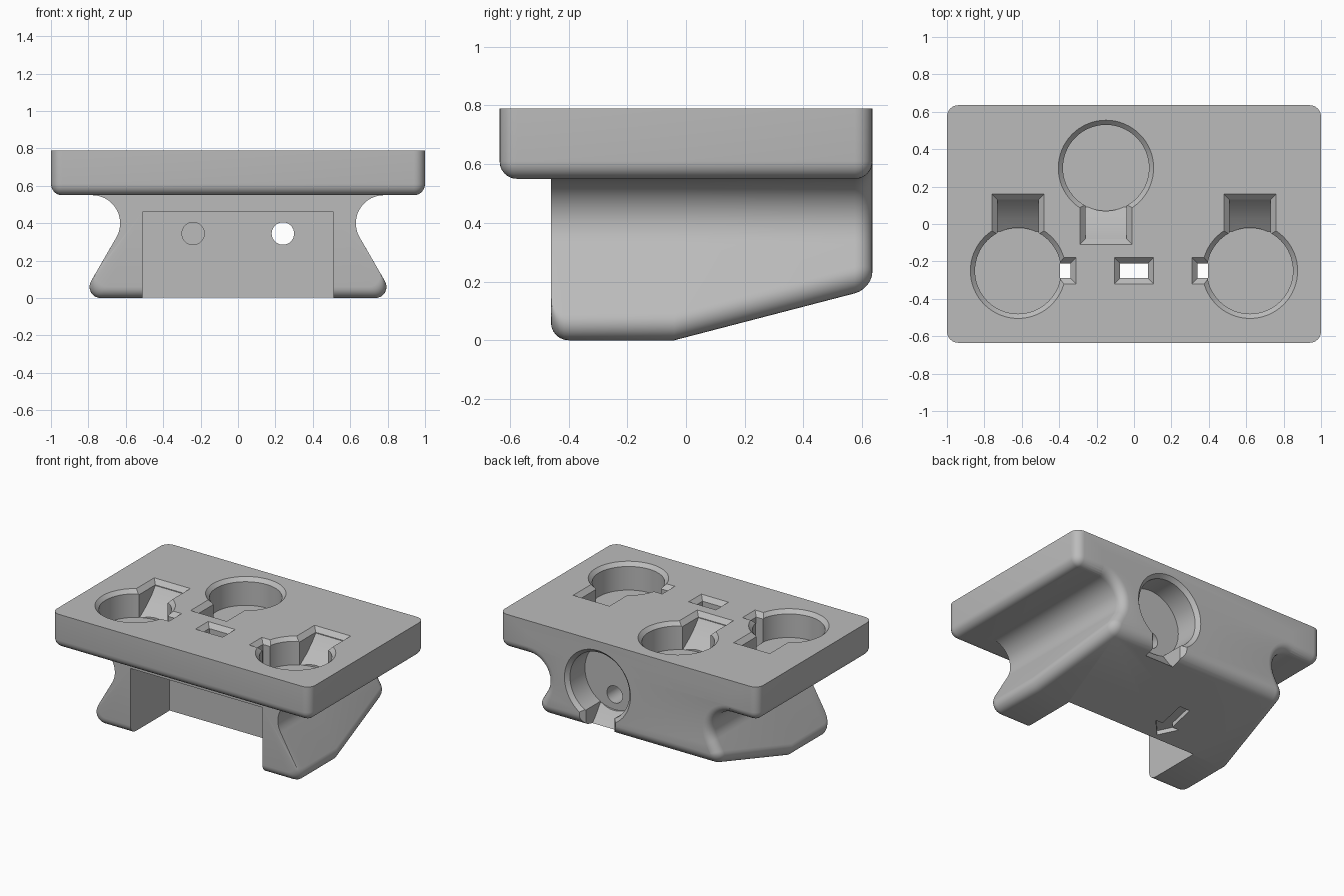
import bpy, bmesh
from math import sin, cos, pi, radians
from mathutils import Matrix, Vector

if "Cube" in bpy.data.objects:
    bpy.data.objects.remove(bpy.data.objects["Cube"])

grey = bpy.data.materials.new("plain grey")
grey.use_nodes = True
grey.diffuse_color = (0.5, 0.5, 0.5, 1)
grey.node_tree.nodes["Principled BSDF"].inputs["Base Color"].default_value = (0.5, 0.5, 0.5, 1)

R = 0.06              # general fillet radius
BACK, FRONT = 0.635, -0.46
STEPS = 6


def loft(name, rings, matrix=Matrix()):
    """Skin equal-length closed rings and cap both ends."""
    bm = bmesh.new()
    loops = [[bm.verts.new(matrix @ Vector(p)) for p in ring] for ring in rings]
    for a, b in zip(loops, loops[1:]):
        for i in range(len(a)):
            j = (i + 1) % len(a)
            bm.faces.new((a[i], a[j], b[j], b[i]))
    bm.faces.new(loops[0])
    bm.faces.new(loops[-1])
    bmesh.ops.recalc_face_normals(bm, faces=bm.faces)
    mesh = bpy.data.meshes.new(name)
    bm.to_mesh(mesh)
    bm.free()
    mesh.materials.append(grey)
    obj = bpy.data.objects.new(name, mesh)
    bpy.context.collection.objects.link(obj)
    return obj


def combine(target, tool, operation="DIFFERENCE"):
    """Apply a boolean and discard the tool."""
    mod = target.modifiers.new("combine", "BOOLEAN")
    mod.operation, mod.solver, mod.object = operation, "EXACT", tool
    graph = bpy.context.evaluated_depsgraph_get()
    result = bpy.data.meshes.new_from_object(target.evaluated_get(graph))
    target.modifiers.clear()
    target.data = result
    bpy.data.objects.remove(tool)


def arc(cx, cy, r, start, end, n):
    angles = [radians(start + (end - start) * i / n) for i in range(n + 1)]
    return [(cx + r * cos(a), cy + r * sin(a)) for a in angles]


def circle(r, z, n=64):
    return [(r * cos(2 * pi * i / n), r * sin(2 * pi * i / n), z) for i in range(n)]


def rect(x0, x1, y0, y1, z):
    return [(x0, y0, z), (x1, y0, z), (x1, y1, z), (x0, y1, z)]


# Top plate: rounded rectangle with a filleted lower rim
def plate_ring(z, inset):
    ring = []
    for sx, sy, a in ((1, 1, 0), (-1, 1, 90), (-1, -1, 180), (1, -1, 270)):
        ring += arc(sx * (1 - R), sy * (BACK - R), R - inset, a, a + 90, STEPS)
    return [(x, y, z) for x, y in ring]


quarter = [radians(90 * i / STEPS) for i in range(STEPS + 1)]
rings = [plate_ring(0.55 + R * (1 - sin(a)), 0.97 * R * (1 - cos(a))) for a in reversed(quarter)]
plate = loft("mounting_block", rings + [plate_ring(0.79, 0)])


# Dovetail foot: waisted section lofted front to back, with a rising underside
def foot_ring(y, bottom, inset=0):
    half = [(0.78, 0.7)]
    half += arc(0.78, 0.40, 0.15 + inset, 90, 210, 14)
    half += arc(0.734 - bottom * 0.577, bottom + R, R - inset, 30, -90, 8)
    full = half + [(-x, z) for x, z in reversed(half)]
    return [(x, y, z) for x, z in full]


def underside(y):
    return max(0, (y + 0.04) * 0.26)


rings = [foot_ring(FRONT + R * (1 - cos(a)), R * (1 - sin(a))) for a in quarter]
rings += [foot_ring(-0.04, 0)]
rings += [foot_ring(BACK - R + R * sin(a), underside(BACK - R + R * sin(a)), 0.97 * R * (1 - cos(a)))
          for a in quarter]
combine(plate, loft("dovetail_foot", rings), "UNION")

# Front recess between the two feet
combine(plate, loft("recess_cutter", [rect(-0.51, 0.51, -0.8, -0.03, z) for z in (-0.1, 0.46)]))


# Keyhole socket: chamfered disc pocket with a ramped slot leading in
def keyhole(matrix):
    depth = -0.19
    combine(plate, loft("disc_cutter", [circle(0.23, depth), circle(0.23, -0.025),
                                        circle(0.255, 0), circle(0.305, 0.05)], matrix))
    ramp = [(0, depth), (0.21, depth), (0.28, -0.14), (0.34, -0.085), (0.38, -0.035),
            (0.38, 0.02), (0, 0.02)]
    combine(plate, loft("ramp_cutter", [[(x, v, z) for v, z in ramp] for x in (-0.11, 0.11)], matrix))
    rims = [rect(-0.11 - g, 0.11 + g, 0.1, 0.38 + g, g - 0.03) for g in (0, 0.03, 0.06)]
    combine(plate, loft("rim_cutter", rims, matrix))


keyhole(Matrix.Translation((-0.62, -0.25, 0.79)))
keyhole(Matrix.Translation((0.62, -0.25, 0.79)))
keyhole(Matrix.Translation((-0.15, 0.30, 0.79)) @ Matrix.Rotation(pi, 4, "Z"))
keyhole(Matrix.Translation((0.24, BACK, 0.47)) @ Matrix.Rotation(-pi / 2, 4, "X"))

# Chamfered slots down into the recess
for x0, x1 in ((-0.075, 0.075), (0.34, 0.395), (-0.395, -0.34)):
    shaft = rect(x0, x1, -0.29, -0.21, 0.4)
    rims = [rect(x0 - g, x1 + g, -0.29 - g, -0.21 + g, 0.76 + g) for g in (0, 0.03, 0.05)]
    combine(plate, loft("slot_cutter", [shaft] + rims))

# Bores in the recess wall: one through to the rear socket, one blind
for x, end in ((0.24, 0.5), (-0.24, 0.3)):
    bore = [[(x + px, y, 0.345 + pz) for px, pz, _ in circle(R, 0, 32)] for y in (-0.1, end)]
    combine(plate, loft("bore_cutter", bore))

# Direction arrow engraved in the sloping underside
side = [(0, 0.0), (0.095, 0.1), (0.04, 0.1), (0.04, 0.27)]
outline = side + [(-x, y) for x, y in reversed(side[1:])]
arrow = [[(x - 0.19, y, underside(y) + d) for x, y in outline] for d in (-0.1, 0.03)]
combine(plate, loft("arrow_cutter", arrow))

# Smooth the fillets while keeping the crisp edges
bpy.ops.object.select_all(action="DESELECT")
plate.select_set(True)
bpy.context.view_layer.objects.active = plate
bpy.ops.object.shade_smooth_by_angle(angle=radians(28))
